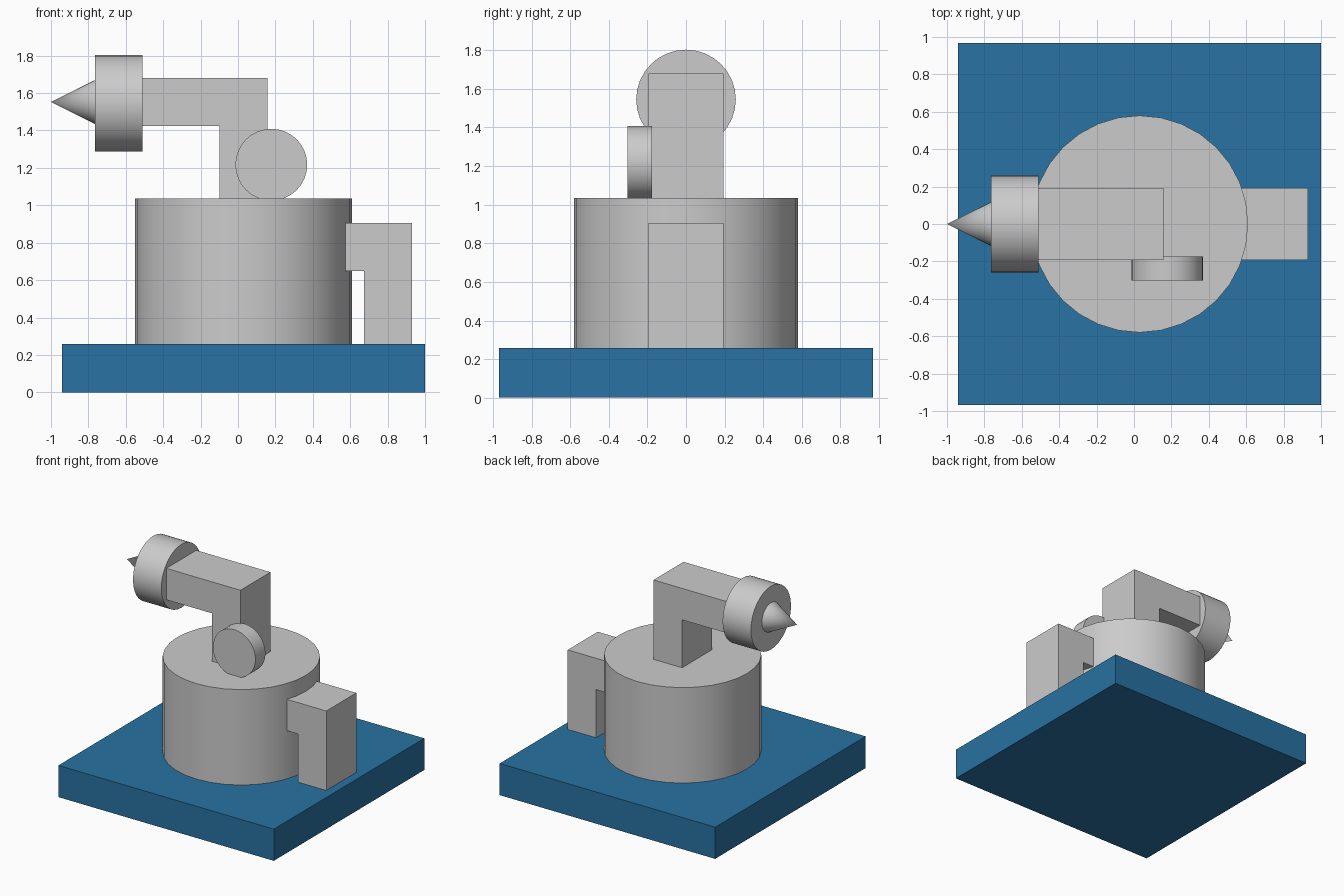
import bpy
import bmesh
from math import radians, pi
from mathutils import Matrix, Vector

if "Cube" in bpy.data.objects:
    bpy.data.objects.remove(bpy.data.objects["Cube"])


def make_object(name, bm):
    bmesh.ops.recalc_face_normals(bm, faces=bm.faces)
    mesh = bpy.data.meshes.new(name)
    bm.to_mesh(mesh)
    bm.free()
    obj = bpy.data.objects.new(name, mesh)
    bpy.context.collection.objects.link(obj)
    bpy.ops.object.select_all(action='DESELECT')
    obj.select_set(True)
    bpy.context.view_layer.objects.active = obj
    bpy.ops.object.shade_smooth_by_angle(angle=radians(30))
    return obj


def extruded(name, profile, y0, y1):
    """Extrude an (x, z) outline from y0 to y1."""
    bm = bmesh.new()
    face = bm.faces.new([bm.verts.new((x, y0, z)) for x, z in profile])
    out = bmesh.ops.extrude_face_region(bm, geom=[face])
    moved = [g for g in out['geom'] if isinstance(g, bmesh.types.BMVert)]
    bmesh.ops.translate(bm, verts=moved, vec=(0, y1 - y0, 0))
    return make_object(name, bm)


def round_part(name, start, end, r1, r2, segments=32):
    """Cylinder or cone running from start to end."""
    a, b = Vector(start), Vector(end)
    turn = (b - a).to_track_quat('Z', 'Y').to_matrix().to_4x4()
    bm = bmesh.new()
    bmesh.ops.create_cone(bm, cap_ends=True, segments=segments,
                          radius1=r1, radius2=r2, depth=(b - a).length,
                          matrix=Matrix.Translation((a + b) / 2) @ turn)
    return make_object(name, bm)


def elbow(name, arm_x, post_x0, post_x1, z0, arm_z, top):
    """Upright post with a square arm reaching towards -x."""
    outline = [(post_x0, z0), (post_x1, z0), (post_x1, top),
               (arm_x, top), (arm_x, arm_z), (post_x0, arm_z)]
    return extruded(name, outline, -0.193, 0.193)


# Blue base plate
plate = extruded("base_plate", [(-0.94, 0), (1.0, 0), (1.0, 0.258), (-0.94, 0.258)],
                 -0.968, 0.968)
blue = bpy.data.materials.new("blue")
blue.diffuse_color = (0.021, 0.17, 0.36, 1)
blue.use_nodes = True
blue.node_tree.nodes["Principled BSDF"].inputs["Base Color"].default_value = blue.diffuse_color
plate.data.materials.append(blue)

# Main drum
round_part("drum", (0.03, 0, 0.258), (0.03, 0, 1.035), 0.58, 0.58)

# Side support and upper arm, both elbow shaped
elbow("side_support", 0.575, 0.675, 0.93, 0.258, 0.65, 0.905)
elbow("upper_arm", -0.51, -0.10, 0.157, 1.03, 1.425, 1.681)

# Collar and pointed tip at the end of the arm
round_part("arm_collar", (-0.51, 0, 1.545), (-0.765, 0, 1.545), 0.258, 0.258)
round_part("arm_tip", (-0.765, 0, 1.552), (-1.0, 0, 1.552), 0.117, 0)

# Round dial on the front of the post
round_part("front_dial", (0.178, -0.175, 1.217), (0.178, -0.303, 1.217), 0.192, 0.192)
